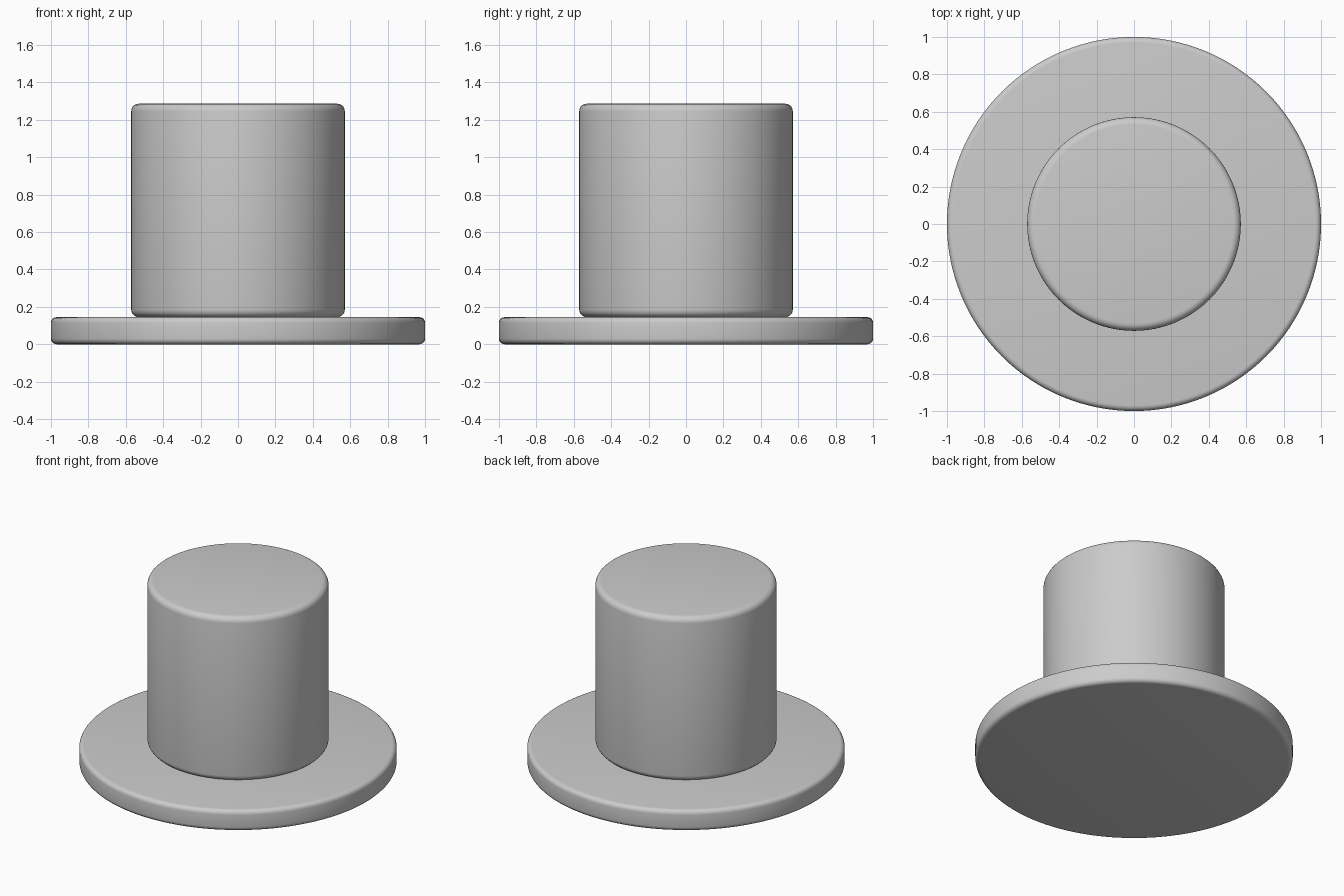
import bpy

if "Cube" in bpy.data.objects:
    bpy.data.objects.remove(bpy.data.objects["Cube"])


def rounded_disc(name, radius, bottom, top, rounding):
    bpy.ops.mesh.primitive_cylinder_add(
        vertices=128, radius=radius, depth=top - bottom,
        location=(0, 0, (bottom + top) / 2))
    disc = bpy.context.object
    disc.name = name
    bevel = disc.modifiers.new("rounded_rims", 'BEVEL')
    bevel.width = rounding
    bevel.segments = 5
    bevel.limit_method = 'ANGLE'
    bevel.angle_limit = 0.8
    bpy.ops.object.modifier_apply(modifier=bevel.name)
    bpy.ops.object.shade_smooth_by_angle(angle=0.6)
    return disc


# Wide flat brim
rounded_disc("brim", 1.0, 0.0, 0.145, 0.03)

# Tall crown, rounded at both ends, resting on the brim
rounded_disc("crown", 0.571, 0.145, 1.286, 0.04)
